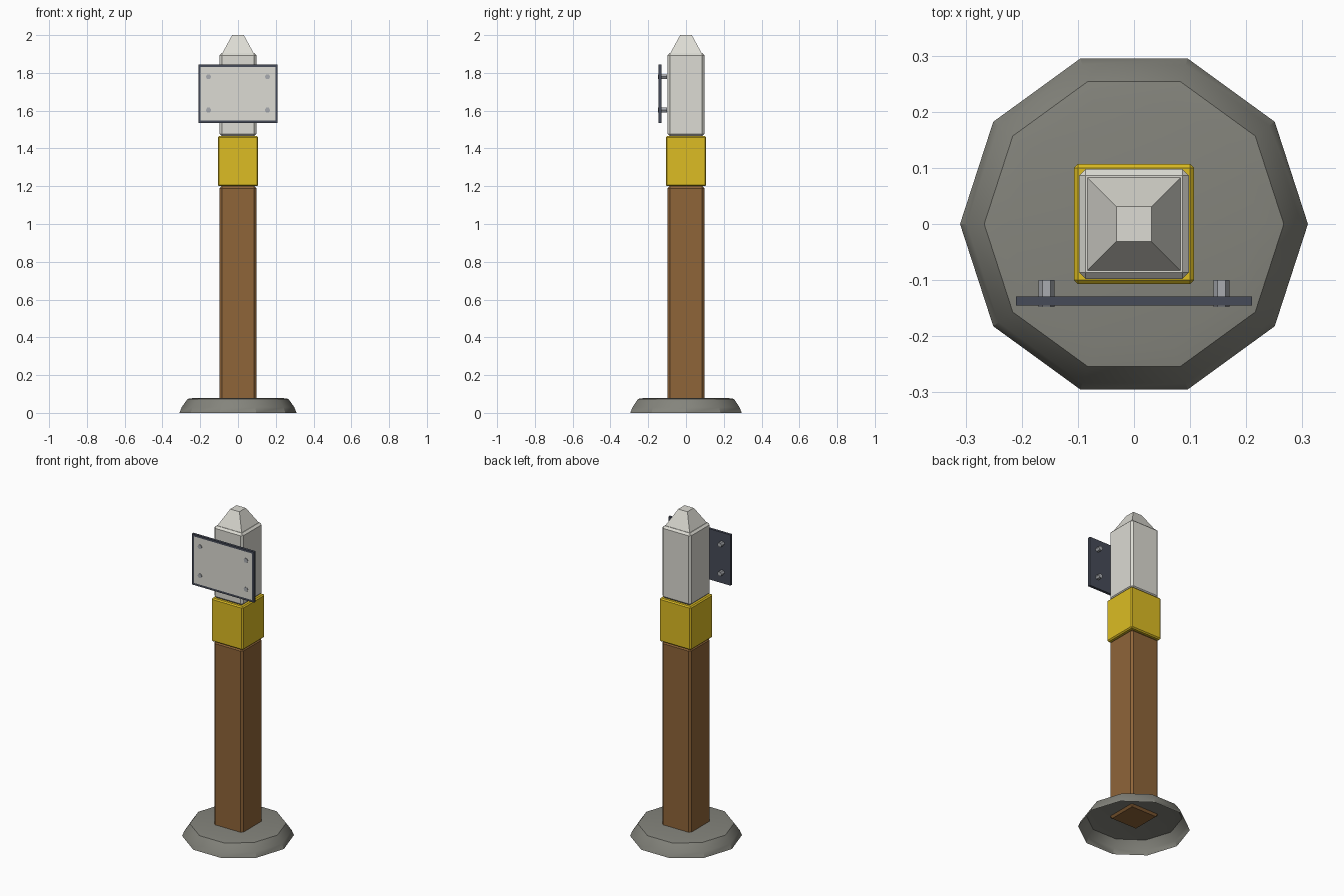
import bpy, bmesh, math
from mathutils import Matrix

cube = bpy.data.objects.get("Cube")
if cube:
    bpy.data.objects.remove(cube, do_unlink=True)


def material(name, rgb):
    linear = [(c / 255 / 12.92) if c < 11 else ((c / 255 + 0.055) / 1.055) ** 2.4 for c in rgb]
    m = bpy.data.materials.new(name)
    m.use_nodes = True
    m.diffuse_color = (*linear, 1)
    m.node_tree.nodes["Principled BSDF"].inputs["Base Color"].default_value = (*linear, 1)
    return m


stone = material("stone grey", (132, 132, 124))
brown = material("wood brown", (143, 101, 57))
yellow = material("band yellow", (220, 188, 35))
white = material("off white", (220, 219, 211))
slate = material("slate blue", (70, 75, 88))
steel = material("steel grey", (168, 171, 176))


def make(name, bm, *mats):
    mesh = bpy.data.meshes.new(name)
    bm.to_mesh(mesh)
    bm.free()
    ob = bpy.data.objects.new(name, mesh)
    bpy.context.collection.objects.link(ob)
    for m in mats:
        mesh.materials.append(m)
    return ob


def block(name, half, z0, z1, bevel, mat):
    """Square chamfered block standing on the post axis."""
    bm = bmesh.new()
    bmesh.ops.create_cube(bm, size=1, matrix=Matrix.Translation((0, 0, (z0 + z1) / 2))
                          @ Matrix.Diagonal((2 * half, 2 * half, z1 - z0, 1)))
    bmesh.ops.bevel(bm, geom=bm.edges[:], offset=bevel, segments=1, affect='EDGES')
    return make(name, bm, mat)


# Open-bottomed ten-sided foot
bm = bmesh.new()
rings = []
for r, z in [(0.31, 0), (0.298, 0.03), (0.267, 0.074), (0.225, 0.08)]:
    rings.append([bm.verts.new((r * math.cos(i * math.tau / 10), r * math.sin(i * math.tau / 10), z))
                  for i in range(10)])
for low, high in zip(rings, rings[1:]):
    for i in range(10):
        j = (i + 1) % 10
        bm.faces.new((low[i], low[j], high[j], high[i]))
bm.faces.new(rings[-1])
foot = make("foot", bm, stone)
bpy.context.view_layer.objects.active = foot
foot.select_set(True)
bpy.ops.object.shade_smooth_by_angle(angle=math.radians(32))
foot.select_set(False)

# Post sections
block("wooden_post", 0.098, 0.068, 1.2, 0.012, brown)
block("yellow_band", 0.107, 1.2, 1.465, 0.007, yellow)
block("upper_post", 0.098, 1.465, 1.905, 0.012, white)

# Tapered cap
bm = bmesh.new()
bmesh.ops.create_cone(bm, cap_ends=True, segments=4, radius1=0.088 * math.sqrt(2),
                      radius2=0.031 * math.sqrt(2), depth=0.105,
                      matrix=Matrix.Translation((0, 0, 1.9475)) @ Matrix.Rotation(math.pi / 4, 4, 'Z'))
make("cap", bm, white)

# Sign plate with an inset pale front
bm = bmesh.new()
bmesh.ops.create_cube(bm, size=1, matrix=Matrix.Translation((0, -0.137, 1.69))
                      @ Matrix.Diagonal((0.42, 0.016, 0.31, 1)))
front = [f for f in bm.faces if f.normal.y < -0.5]
bmesh.ops.inset_region(bm, faces=front, thickness=0.018)
front[0].material_index = 1
make("sign_plate", bm, slate, white)

# Hexagonal bolts through the plate corners
for side, x in (("right", -0.156), ("left", 0.156)):
    for level, z in (("lower", 1.603), ("upper", 1.78)):
        bm = bmesh.new()
        bmesh.ops.create_cone(bm, cap_ends=True, segments=6, radius1=0.0145, radius2=0.0145, depth=0.048,
                              matrix=Matrix.Translation((x, -0.124, z))
                              @ Matrix.Rotation(math.pi / 2, 4, 'X') @ Matrix.Rotation(math.pi / 6, 4, 'Z'))
        make(f"{level}_{side}_bolt", bm, steel)
